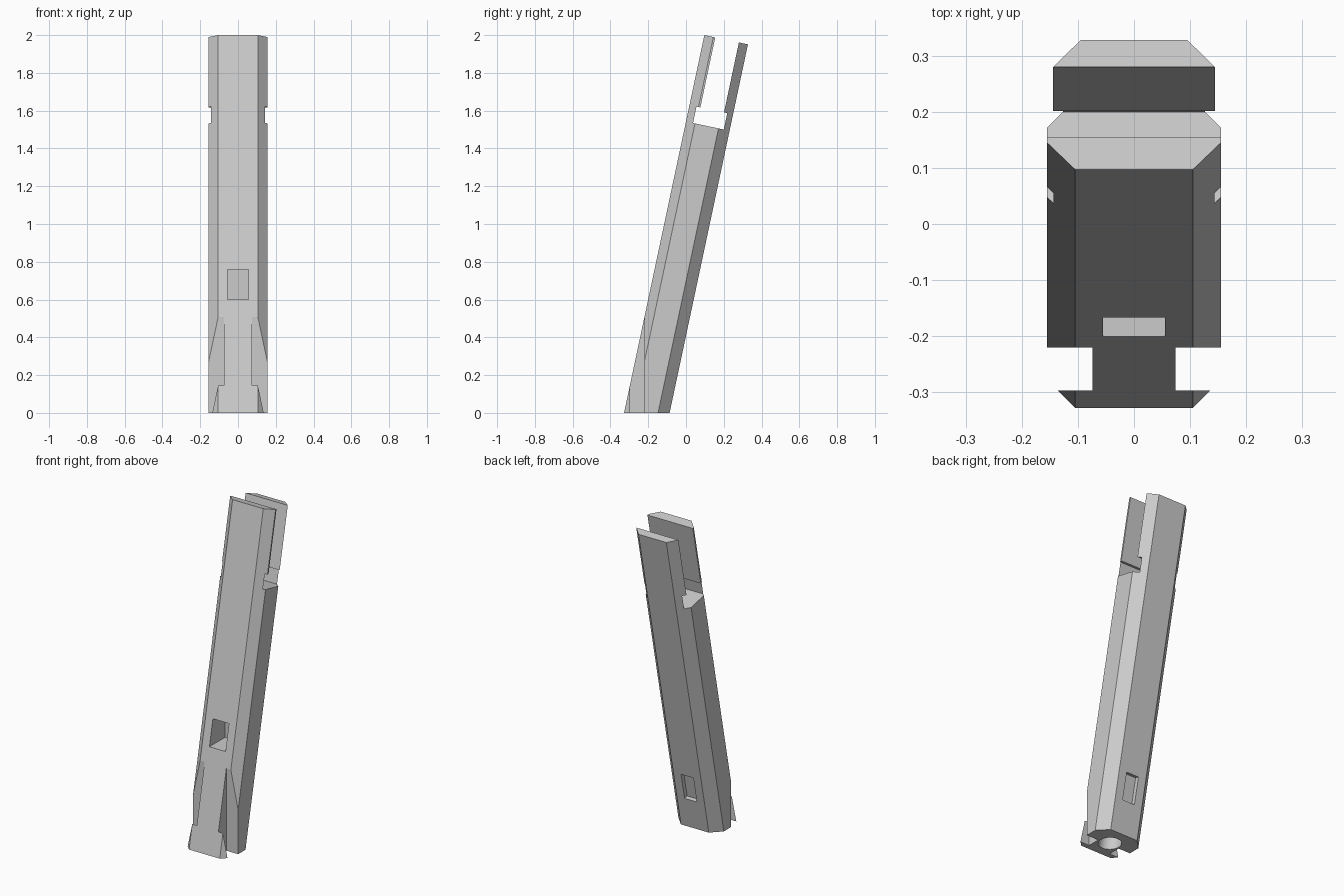
import bpy, bmesh, math
from mathutils import Matrix, Vector

cube = bpy.data.objects.get("Cube")
if cube:
    bpy.data.objects.remove(cube, do_unlink=True)

TILT = math.radians(12)
DEPTH = 0.236                       # thickness across the leg
LENGTH = 2 / math.cos(TILT)
# leaning frame: x across, y through the leg, z along its axis
LEAN = Matrix.Translation((0, -0.328, 0)) @ Matrix.Rotation(-TILT, 4, 'X')
UPRIGHT = Matrix.Identity(4)

wood = bpy.data.materials.new("light_grey")
wood.use_nodes = True
GREY = (0.6, 0.6, 0.6, 1)
wood.diffuse_color = GREY
wood.node_tree.nodes["Principled BSDF"].inputs["Base Color"].default_value = GREY


def prism(name, outline, low, high, frame):
    """Extrude an x/y outline from low to high along z of the frame."""
    bm = bmesh.new()
    face = bm.faces.new([bm.verts.new((x, y, low)) for x, y in outline])
    grown = bmesh.ops.extrude_face_region(bm, geom=[face])["geom"]
    top = [v for v in grown if isinstance(v, bmesh.types.BMVert)]
    bmesh.ops.translate(bm, verts=top, vec=Vector((0, 0, high - low)))
    bm.transform(frame)
    bmesh.ops.recalc_face_normals(bm, faces=bm.faces)
    mesh = bpy.data.meshes.new(name)
    bm.to_mesh(mesh)
    bm.free()
    mesh.materials.append(wood)
    obj = bpy.data.objects.new(name, mesh)
    bpy.context.collection.objects.link(obj)
    return obj


def box(name, xs, ys, zs, frame=UPRIGHT):
    outline = [(xs[0], ys[0]), (xs[1], ys[0]), (xs[1], ys[1]), (xs[0], ys[1])]
    return prism(name, outline, zs[0], zs[1], frame)


def cut(target, cutter):
    cutter.hide_render = True
    mod = target.modifiers.new(cutter.name, 'BOOLEAN')
    mod.operation = 'DIFFERENCE'
    mod.solver = 'EXACT'
    mod.object = cutter
    bpy.ops.object.modifier_apply(modifier=mod.name)
    bpy.data.objects.remove(cutter, do_unlink=True)


# chamfered leg, leaning back
half = [(0.105, 0), (0.155, 0.049), (0.155, DEPTH - 0.06), (0.095, DEPTH)]
section = half + [(-x, y) for x, y in reversed(half)]
leg = prism("leaning_leg", section, -0.1, LENGTH, LEAN)
bpy.context.view_layer.objects.active = leg
leg.select_set(True)

# level foot
cut(leg, box("foot_trim", (-1, 1), (-1, 1), (-1, 0)))

# open fork at the top, with an undercut at its shoulder
cut(leg, box("fork_slot", (-0.3, 0.3), (0.059, 0.187), (1.6, 2.3), LEAN))
cut(leg, box("fork_undercut", (-0.3, 0.3), (0.038, 0.2045), (1.577, 1.666), LEAN))

# upright side grooves that leave a T-shaped rail at the foot
for side in (-1, 1):
    cut(leg, box("side_groove", sorted((side * 0.074, side * 0.4)),
                 (-0.297, -0.22), (-0.2, 0.7)))

# front mortise and shallow back recess
cut(leg, box("front_mortise", (-0.055, 0.055), (-0.4, -0.05), (0.6, 0.76)))
cut(leg, box("back_recess", (-0.042, 0.042),
             (DEPTH - 0.025, 0.4), (0.245, 0.41), LEAN))

# round bore in the foot, along the leg axis
SIDES = 48
ring = [(0.064 * math.cos(math.tau * i / SIDES),
         DEPTH / 2 + 0.064 * math.sin(math.tau * i / SIDES)) for i in range(SIDES)]
cut(leg, prism("foot_bore", ring, -0.2, 0.4, LEAN))

bpy.ops.object.shade_smooth_by_angle(angle=math.radians(10))
